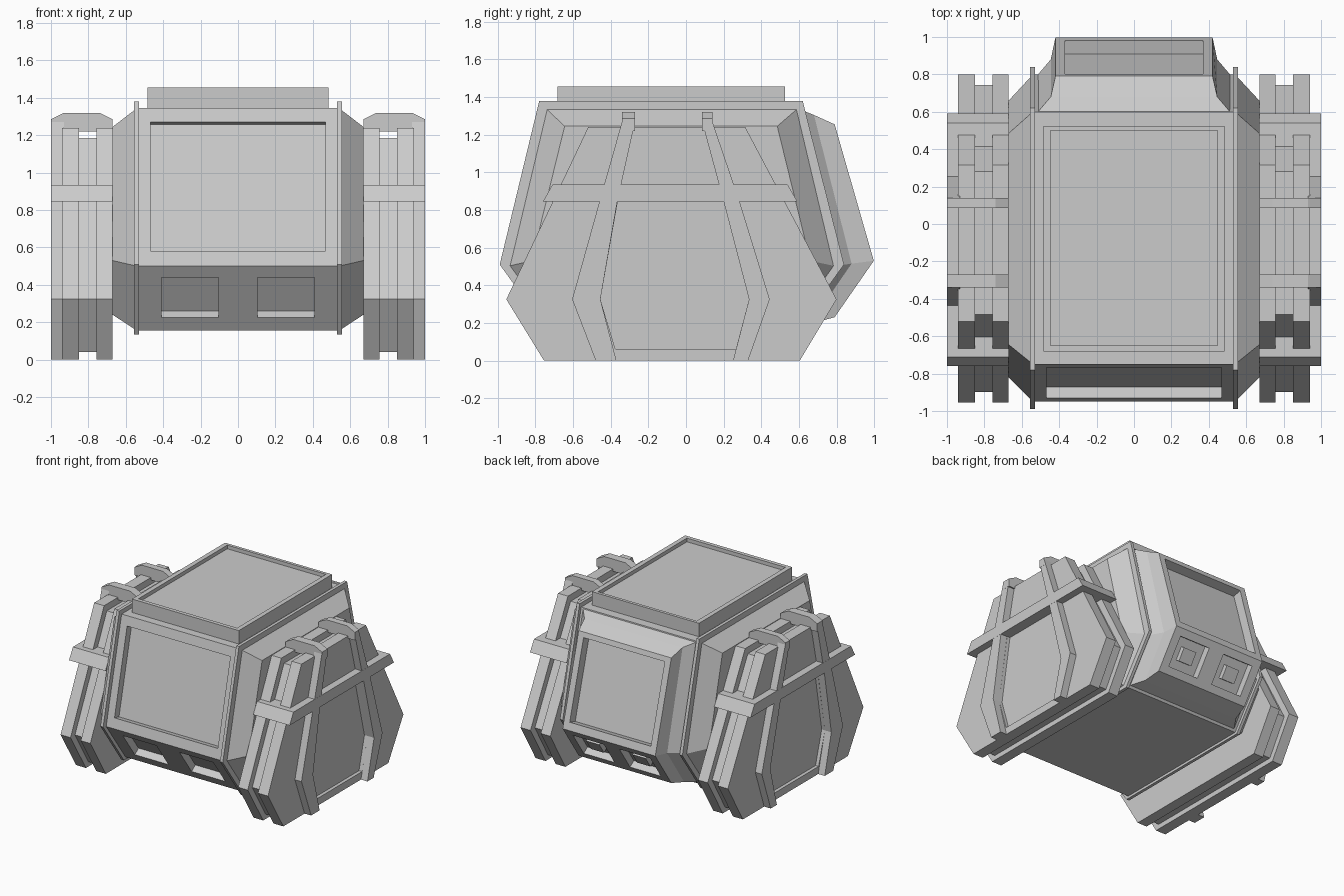
import bpy, bmesh
from mathutils import Vector

if "Cube" in bpy.data.objects:
    bpy.data.objects.remove(bpy.data.objects["Cube"])


def make(name, verts, faces):
    bm = bmesh.new()
    vs = [bm.verts.new(v) for v in verts]
    for f in faces:
        bm.faces.new([vs[i] for i in f])
    bmesh.ops.recalc_face_normals(bm, faces=bm.faces)
    me = bpy.data.meshes.new(name)
    bm.to_mesh(me)
    bm.free()
    ob = bpy.data.objects.new(name, me)
    bpy.context.collection.objects.link(ob)
    return ob


def loft(name, loops, caps=None):
    n, m = len(loops[0]), len(loops)
    caps = caps or [range(n)]
    faces = [[k * n + i, k * n + (i + 1) % n, (k + 1) * n + (i + 1) % n, (k + 1) * n + i]
             for k in range(m - 1) for i in range(n)]
    for c in caps:
        faces += [list(c), [(m - 1) * n + i for i in c]]
    return make(name, [v for l in loops for v in l], faces)


def prism(name, profile, x0, x1):
    """Extrude a (y, z) profile along x."""
    return loft(name, [[(x, y, z) for y, z in profile] for x in (x0, x1)])


def mirror(ob):
    ob.modifiers.new("Mirror", 'MIRROR').use_mirror_merge = False
    return ob


def cut(ob, cutter):
    mod = ob.modifiers.new("Cut", 'BOOLEAN')
    mod.operation, mod.solver, mod.object = 'DIFFERENCE', 'EXACT', cutter
    bpy.context.view_layer.objects.active = ob
    bpy.ops.object.modifier_apply(modifier=mod.name)
    bpy.data.objects.remove(cutter)


def on_edge(a, b, z):
    t = (z - a[1]) / (b[1] - a[1])
    return Vector((a[0] + t * (b[0] - a[0]), z))


def inward(a, b):
    d = (Vector(b) - Vector(a)).normalized()
    n = Vector((-d.y, d.x))
    return n if n.dot(Vector((-0.08, 0.7)) - Vector(a)) > 0 else -n


def recess(ob, a, b, x0, x1, depth):
    """Sink a rectangular pocket into the face running from a to b in yz."""
    n, a, b = inward(a, b), Vector(a), Vector(b)
    cut(ob, prism("cutter", [a - n * .03, b - n * .03, b + n * depth, a + n * depth], x0, x1))


# Central hull with chamfered ends
hull_mid = [(-.75, 1.345), (.60, 1.345), (.80, .50), (.55, .155), (-.70, .155), (-.95, .50)]
hull_end = [(-.645, 1.245), (.485, 1.245), (.66, .53), (.46, .24), (-.62, .24), (-.82, .53)]
hull = loft("hull", [[(x, y, z) for y, z in p] for x, p in
                     ((-.67, hull_end), (-.54, hull_mid), (.54, hull_mid), (.67, hull_end))])

# Front window and lower vents
top, mid, low = hull_mid[0], hull_mid[5], hull_mid[4]
recess(hull, on_edge(top, mid, 1.27), on_edge(top, mid, .58), -.468, .468, .06)
for x in (-.41, .105):
    recess(hull, on_edge(mid, low, .44), on_edge(mid, low, .225), x, x + .305, .06)

# Thin frame plates standing proud of the hull
mirror(prism("frame_plate", [(-.78, 1.38), (.62, 1.38), (.84, .51), (.57, .135),
                             (-.72, .135), (-.99, .51)], .53, .555))

# Roof box with sunken panel
roof = prism("roof_box", [(-.682, 1.3), (.525, 1.3), (.525, 1.455), (-.682, 1.455)], -.485, .485)
recess(roof, (-.65, 1.455), (.50, 1.455), -.447, .447, .03)

# Rear module, flared into the hull
rear_rings = [(.53, [(.58, 1.345), (.78, .50), (.53, .165)]),
              (.445, [(.68, 1.305), (.88, .515), (.66, .195)]),
              (.42, [(.79, 1.255), (.998, .53), (.79, .23)])]
rear = loft("rear_module", [[(x, y, z) for y, z in p] + [(-x, y, z) for y, z in reversed(p)]
                            for x, p in rear_rings], caps=[(0, 1, 4, 5), (1, 2, 3, 4)])
top, mid, low = rear_rings[2][1]
recess(rear, on_edge(top, mid, 1.215), on_edge(top, mid, .59), -.368, .368, .075)
for x in (-.35, .07):
    recess(rear, on_edge(mid, low, .48), on_edge(mid, low, .28), x, x + .28, .06)

# Small blocks inside the rear vents
n = inward(mid, low)
a, b = on_edge(mid, low, .425), on_edge(mid, low, .335)
mirror(prism("rear_vent_block", [a + n * .02, b + n * .02, b + n * .08, a + n * .08], .15, .27))

# Side pods: two plates with a smaller core between them
pod = [(-.755, 0), (-.955, .325), (-.52, 1.24), (.315, 1.24), (.80, .325), (.605, 0)]
core = [(-.725, .04), (-.897, .325), (-.485, 1.185), (.28, 1.185), (.743, .325), (.575, .04)]
mirror(prism("pod_inner_plate", pod, .67, .757))
mirror(prism("pod_core", core, .72, .88))
outer = prism("pod_outer_plate", pod, .85, .94)
cut(outer, prism("cutter", [(-.36, .86), (.20, .86), (.335, .325), (.265, .06),
                            (-.375, .06), (-.455, .325)], .912, 1.1))
mirror(outer)

# Horizontal band around each pod
mirror(prism("pod_band", [(-.76, .845), (.592, .845), (.54, .935), (-.71, .935)], .67, 1.0))

# Bent ribs on the pod sides, with straps hooking over the top
ribs = {"front": [(-.34, -.27, 1.27), (-.46, -.365, .845), (-.605, -.455, .325), (-.48, -.37, 0)],
        "rear": [(.085, .14, 1.27), (.20, .285, .845), (.335, .445, .325), (.25, .33, 0)]}
arch = [(.67, 1.22), (.67, 1.285), (.74, 1.32), (.93, 1.32), (1.0, 1.285), (1.0, 1.22)]
for side, rows in ribs.items():
    mirror(prism(side + "_rib", [(r[0], r[2]) for r in rows] +
                 [(r[1], r[2]) for r in reversed(rows)], .93, .999))
    y0, y1 = rows[0][:2]
    mirror(loft(side + "_strap", [[(x, y, z) for x, z in arch] for y in (y0, y1)]))
